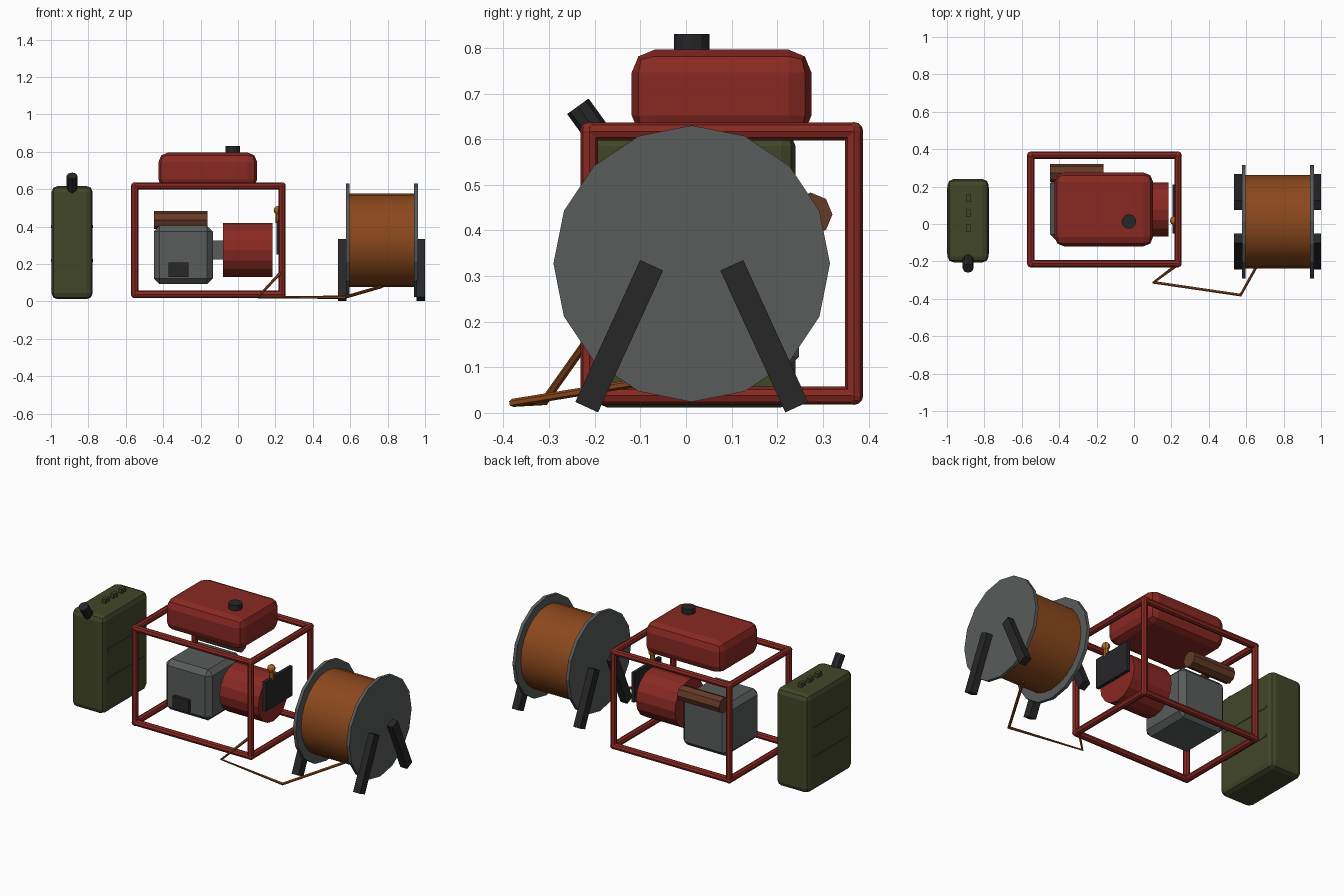
import bpy, bmesh, math
from mathutils import Vector, Matrix

if "Cube" in bpy.data.objects:
    bpy.data.objects.remove(bpy.data.objects["Cube"])


def material(name, rgb):
    m = bpy.data.materials.new(name)
    m.diffuse_color = (*rgb, 1)
    m.use_nodes = True
    m.node_tree.nodes["Principled BSDF"].inputs["Base Color"].default_value = m.diffuse_color
    return m


RED = material("red_paint", (0.25, 0.022, 0.016))
GREY = material("dark_metal", (0.10, 0.105, 0.105))
BLACK = material("black_rubber", (0.02, 0.02, 0.022))
OLIVE = material("olive_paint", (0.055, 0.062, 0.022))
CABLE = material("cable_orange", (0.26, 0.065, 0.012))
RUST = material("rusty_metal", (0.13, 0.042, 0.02))
ORANGE = material("lamp_orange", (0.5, 0.16, 0.015))


def finish(name, bm, mat):
    me = bpy.data.meshes.new(name)
    bm.to_mesh(me)
    bm.free()
    ob = bpy.data.objects.new(name, me)
    bpy.context.collection.objects.link(ob)
    me.materials.append(mat)
    return ob


def box(name, lo, hi, mat, bevel=0, segments=1):
    lo, hi = Vector(lo), Vector(hi)
    bm = bmesh.new()
    bmesh.ops.create_cube(bm, size=1)
    bmesh.ops.scale(bm, vec=hi - lo, verts=bm.verts)
    bmesh.ops.translate(bm, vec=(lo + hi) / 2, verts=bm.verts)
    if bevel:
        bmesh.ops.bevel(bm, geom=bm.edges[:], offset=bevel, segments=segments,
                        profile=0.5, affect='EDGES')
    return finish(name, bm, mat)


def rod(name, a, b, r, mat, sides=8):
    a, b = Vector(a), Vector(b)
    d = b - a
    bm = bmesh.new()
    m = Matrix.Translation((a + b) / 2) @ d.to_track_quat('Z', 'Y').to_matrix().to_4x4()
    bmesh.ops.create_cone(bm, cap_ends=True, segments=sides, radius1=r, radius2=r,
                          depth=d.length, matrix=m)
    return finish(name, bm, mat)


def ball(name, c, r, mat, u=8, v=6):
    bm = bmesh.new()
    bmesh.ops.create_uvsphere(bm, u_segments=u, v_segments=v, radius=r,
                              matrix=Matrix.Translation(c))
    return finish(name, bm, mat)


# Tubular frame
X, Y, Z = (-0.552, 0.235), (-0.212, 0.368), (0.038, 0.617)
R = 0.0195
for y in Y:
    for z in Z:
        rod("frame_long_bar", (X[0], y, z), (X[1], y, z), R, RED)
for x in X:
    for z in Z:
        rod("frame_cross_bar", (x, Y[0], z), (x, Y[1], z), R, RED)
    for y in Y:
        rod("frame_post", (x, y, Z[0]), (x, y, Z[1]), R, RED)
        for z in Z:
            ball("frame_corner", (x, y, z), 0.0205, RED)

# Fuel tank and cap
box("fuel_tank", (-0.425, -0.119, 0.602), (0.102, 0.275, 0.796), RED, 0.05, 2)
rod("tank_cap", (-0.027, 0.013, 0.78), (-0.027, 0.013, 0.83), 0.039, BLACK, 12)

# Engine, vent, muffler, alternator
box("engine_block", (-0.45, -0.085, 0.093), (-0.135, 0.248, 0.405), GREY, 0.03, 1)
box("engine_vent", (-0.372, -0.105, 0.13), (-0.265, -0.07, 0.207), BLACK)
rod("muffler", (-0.45, 0.273, 0.435), (-0.163, 0.273, 0.435), 0.048, RUST, 8)
rod("alternator", (-0.08, 0.078, 0.275), (0.185, 0.078, 0.275), 0.145, RED, 16)
box("drive_coupling", (-0.15, 0.028, 0.225), (-0.07, 0.128, 0.325), GREY)

# Control panel with warning lamp
box("control_panel", (0.205, -0.052, 0.25), (0.226, 0.21, 0.432), BLACK)
rod("lamp_stem", (0.215, 0.018, 0.42), (0.215, 0.018, 0.48), 0.014, ORANGE)
ball("warning_lamp", (0.215, 0.018, 0.487), 0.024, ORANGE)

# Fuel can: body, ribs, grips, spout
box("fuel_can", (-0.997, -0.205, 0.012), (-0.777, 0.24, 0.617), OLIVE, 0.032, 2)
for z in (0.22, 0.4):
    for x in (-0.997, -0.777):
        box("can_rib", (x - 0.003, -0.16, z - 0.008), (x + 0.003, 0.195, z + 0.008), OLIVE)
for y in (-0.022, 0.058, 0.138):
    box("can_grip", (-0.897, y - 0.02, 0.6), (-0.875, y + 0.02, 0.643), OLIVE)
rod("can_spout", (-0.887, -0.172, 0.582), (-0.887, -0.237, 0.672), 0.029, BLACK, 8)

# Cable reel: flanges, wound drum, splayed legs
RY, RZ = 0.0125, 0.327
for x in (0.587, 0.952):
    rod("reel_flange", (x - 0.01, RY, RZ), (x + 0.01, RY, RZ), 0.303, GREY, 16)
drum = rod("wound_cable_drum", (0.59, RY, RZ), (0.95, RY, RZ), 0.25, CABLE, 24)
bpy.context.view_layer.objects.active = drum
drum.select_set(True)
bpy.ops.object.shade_smooth_by_angle(angle=math.radians(40))
for x in (0.558, 0.977):
    for s in (-1, 1):
        leg = box("reel_leg", (-0.023, -0.0275, -0.171), (0.023, 0.0275, 0.171), BLACK)
        leg.location = (x, RY + s * 0.159, 0.168)
        leg.rotation_euler.x = s * math.radians(24.6)

# Loose cable along the ground
cu = bpy.data.curves.new("loose_cable", 'CURVE')
cu.dimensions = '3D'
cu.bevel_depth = 0.009
cu.bevel_resolution = 1
cu.use_fill_caps = True
pts = [(0.235, -0.215, 0.16), (0.105, -0.312, 0.023), (0.57, -0.38, 0.022), (0.77, -0.02, 0.08)]
sp = cu.splines.new('POLY')
sp.points.add(len(pts) - 1)
for p, c in zip(sp.points, pts):
    p.co = (*c, 1)
sp.use_smooth = False
cu.materials.append(CABLE)
bpy.context.collection.objects.link(bpy.data.objects.new("loose_cable", cu))
